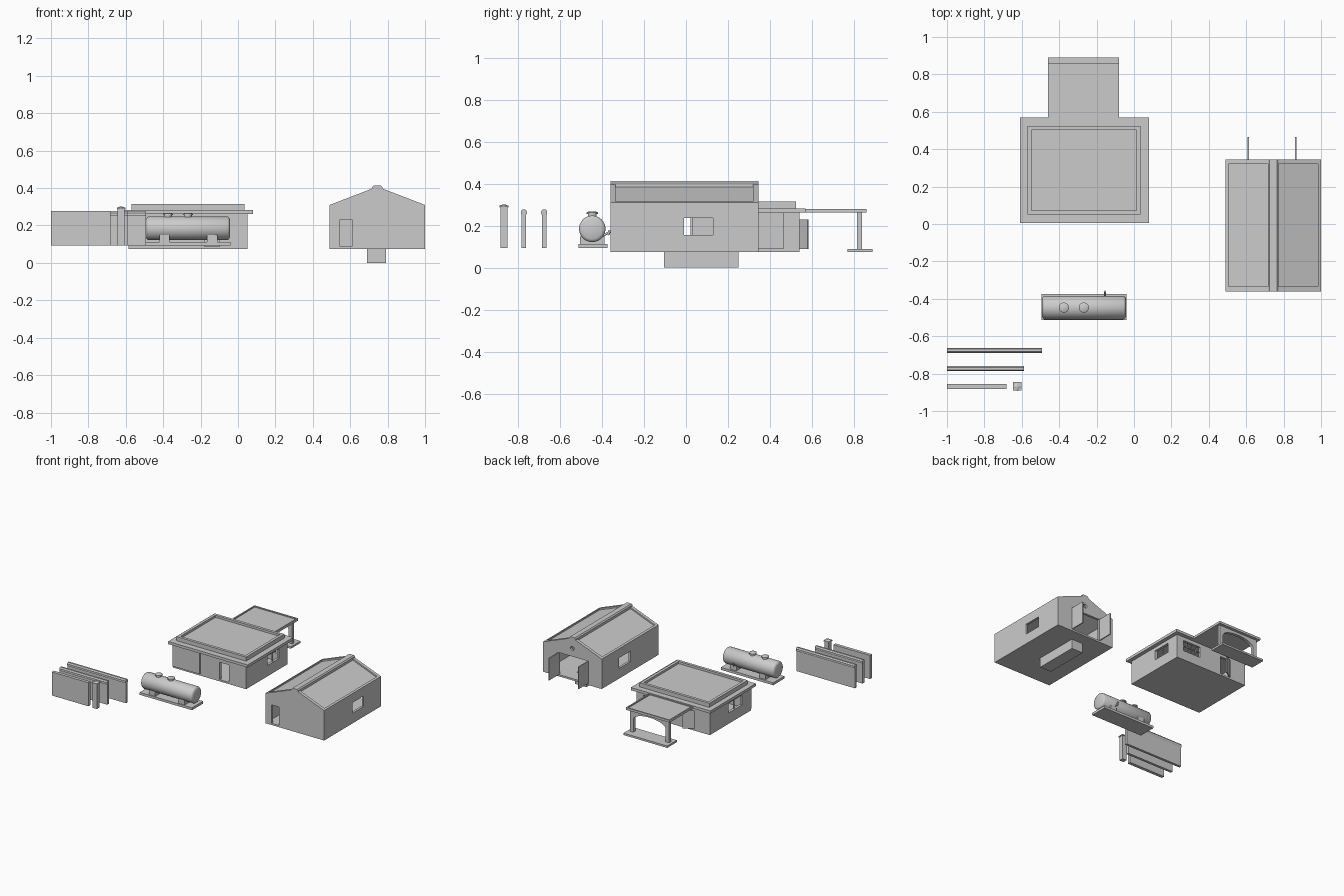
import bpy, bmesh, math
from mathutils import Vector, Matrix


def finish(name, bm, smooth=False):
    bmesh.ops.recalc_face_normals(bm, faces=bm.faces)
    me = bpy.data.meshes.new(name)
    bm.to_mesh(me)
    bm.free()
    ob = bpy.data.objects.new(name, me)
    bpy.context.collection.objects.link(ob)
    if smooth:
        bpy.ops.object.select_all(action='DESELECT')
        ob.select_set(True)
        bpy.context.view_layer.objects.active = ob
        bpy.ops.object.shade_smooth_by_angle(angle=math.radians(35))
    return ob


def prism(name, pts, a, b, axis='y'):
    """Extrude a profile: (x,z) along y, or (y,z) along x."""
    bm = bmesh.new()
    mk = (lambda p, t: (p[0], t, p[1])) if axis == 'y' else (lambda p, t: (t, p[0], p[1]))
    f = bm.faces.new([bm.verts.new(mk(p, a)) for p in pts])
    ext = bmesh.ops.extrude_face_region(bm, geom=[f])
    vs = [g for g in ext['geom'] if isinstance(g, bmesh.types.BMVert)]
    d = (0, b - a, 0) if axis == 'y' else (b - a, 0, 0)
    bmesh.ops.translate(bm, vec=d, verts=vs)
    return finish(name, bm)


def box(name, x0, x1, y0, y1, z0, z1):
    return prism(name, [(x0, z0), (x1, z0), (x1, z1), (x0, z1)], y0, y1)


def rod(name, p, q, r, r2=None, seg=32):
    p, q = Vector(p), Vector(q)
    bm = bmesh.new()
    m = Matrix.Translation((p + q) / 2) @ (q - p).to_track_quat('Z', 'Y').to_matrix().to_4x4()
    bmesh.ops.create_cone(bm, cap_ends=True, segments=seg, radius1=r, radius2=r if r2 is None else r2,
                          depth=(q - p).length, matrix=m)
    return finish(name, bm, True)


def cut(ob, cutters):
    for c in cutters:
        m = ob.modifiers.new('cut', 'BOOLEAN')
        m.operation, m.solver, m.object = 'DIFFERENCE', 'EXACT', c
        bpy.context.view_layer.objects.active = ob
        bpy.ops.object.modifier_apply(modifier=m.name)
        bpy.data.objects.remove(c, do_unlink=True)


def c(*a):
    return box('cutter', *a)


G = 0.075   # ground level (the pit reaches down to 0)

# --- garage: gabled shell with rimmed roof, openings and floor
def gable(x0, x1, z0, drop):
    s = 0.385
    half = (x1 - x0) / 2
    top = 0.408 - drop
    return [(x0, z0), (x1, z0), (x1, top - s * half), (0.745, top), (x0, top - s * half)]

garage = prism('garage_walls', gable(0.49, 1.0, G, 0), -0.36, 0.345)
recess_z = [0.408 - 0.012 - 0.385 * 0.24, 0.396]
cut(garage, [
    prism('cutter', gable(0.508, 0.982, G + 0.014, 0.028), -0.342, 0.327),
    prism('cutter', [(0.505, recess_z[0]), (0.745, recess_z[1]), (0.985, recess_z[0]),
                     (0.985, 0.6), (0.505, 0.6)], -0.335, 0.32),
    c(0.545, 0.615, -0.4, -0.33, G + 0.014, 0.233),
    c(0.615, 0.865, 0.31, 0.4, G + 0.014, 0.262),
    c(0.4, 1.1, -0.015, 0.135, 0.155, 0.237),
    c(0.70, 0.78, -0.095, 0.24, 0.05, 0.12),
    rod('cutter', (0.745, 0.3, 0.325), (0.745, 0.4, 0.325), 0.016, seg=16),
])
prism('ridge_cap', [(0.717, 0.385), (0.773, 0.385), (0.773, 0.404), (0.765, 0.413),
                    (0.725, 0.413), (0.717, 0.404)], -0.36, 0.345)
for x in (0.61, 0.866):
    box('garage_door_leaf', x - 0.004, x + 0.004, 0.335, 0.465, G + 0.014, 0.262)
box('garage_door_half_open', 0.609, 0.615, -0.36, -0.29, G + 0.014, 0.233)
for x in (0.49, 0.99):
    for y in (-0.015, 0.129):
        box('garage_window_jamb', x, x + 0.01, y, y + 0.006, 0.155, 0.237)

# inspection pit with steps
pit = box('inspection_pit', 0.69, 0.79, -0.105, 0.25, 0, G)
cut(pit, [c(0.70, 0.78, -0.095, 0.24, 0.01, 0.12)])
for i in range(3):
    box('pit_step', 0.70, 0.78, 0.16 + i * 0.027, 0.24, 0.01 + i * 0.018, 0.028 + i * 0.018)

# --- house: walls, openings, flat roof with parapet
house = box('house_walls', -0.585, 0.05, 0.03, 0.54, G, 0.262)
cut(house, [
    c(-0.565, 0.03, 0.05, 0.52, G + 0.014, 0.3),
    c(-0.18, -0.10, 0.0, 0.1, G + 0.014, 0.225),
    c(-0.45, -0.355, 0.5, 0.6, G + 0.014, 0.23),
    c(-0.165, -0.01, 0.5, 0.6, 0.15, 0.235),
    c(0.0, 0.1, 0.295, 0.44, 0.16, 0.235),
    c(-0.6, -0.55, 0.14, 0.31, 0.16, 0.235),
])
box('house_eave', -0.61, 0.08, 0.005, 0.57, 0.262, 0.283)
parapet = box('house_parapet', -0.57, 0.035, 0.05, 0.525, 0.283, 0.315)
cut(parapet, [c(-0.548, 0.013, 0.072, 0.503, 0.298, 0.4)])
box('front_wall_panel', -0.585, -0.348, 0.022, 0.031, G + 0.014, 0.262)

# back door left ajar
leaf = box('back_door', 0, 0.09, -0.004, 0.004, G + 0.014, 0.23)
leaf.location = (-0.45, 0.53, 0)
leaf.rotation_euler.z = math.radians(35)

# window bars
for i in range(1, 4):
    x = -0.165 + i * 0.155 / 4
    box('window_mullion', x - 0.003, x + 0.003, 0.527, 0.535, 0.15, 0.235)
box('window_transom', -0.165, -0.01, 0.527, 0.535, 0.19, 0.196)
for x, y in ((0.037, 0.3675), (-0.575, 0.225)):
    box('side_window_mullion', x, x + 0.006, y - 0.003, y + 0.003, 0.16, 0.235)

# --- porch: recessed flat roof, arched support, base slab
porch = box('porch_roof', -0.46, -0.08, 0.53, 0.86, 0.262, 0.28)
cut(porch, [c(-0.45, -0.09, 0.575, 0.85, 0.272, 0.4)])
box('porch_base', -0.46, -0.08, 0.77, 0.89, G, 0.09)
arc = [(-0.27 + 0.14 * math.cos(t), 0.19 + 0.052 * math.sin(t))
       for t in (math.pi * i / 16 for i in range(17))]
prism('porch_arch', [(-0.44, 0.09), (-0.44, 0.262), (-0.10, 0.262), (-0.10, 0.09), (-0.13, 0.09)]
      + arc + [(-0.41, 0.09)], 0.815, 0.838)

# --- storage tank on saddles
box('tank_base', -0.495, -0.04, -0.513, -0.375, 0.093, 0.112)
bm = bmesh.new()
prof = [(-0.492, 0), (-0.492, 0.048), (-0.487, 0.058), (-0.479, 0.063),
        (-0.056, 0.063), (-0.048, 0.058), (-0.043, 0.048), (-0.043, 0)]
vs = [bm.verts.new((x, -0.447, 0.185 + r)) for x, r in prof]
es = [bm.edges.new(e) for e in zip(vs, vs[1:])]
bmesh.ops.spin(bm, geom=vs + es, cent=(0, -0.447, 0.185), axis=(1, 0, 0), angle=2 * math.pi, steps=40)
bmesh.ops.remove_doubles(bm, verts=bm.verts, dist=0.0001)
finish('tank', bm, True)
for x in (-0.42, -0.165):
    prism('tank_saddle', [(-0.505, 0.112), (-0.389, 0.112), (-0.389, 0.15), (-0.42, 0.135),
                          (-0.474, 0.135), (-0.505, 0.15)], x, x + 0.055, 'x')
for x in (-0.375, -0.268):
    rod('hatch_neck', (x, -0.447, 0.235), (x, -0.447, 0.257), 0.021)
    rod('hatch_lid', (x, -0.447, 0.255), (x, -0.447, 0.263), 0.027)
    rod('hatch_top', (x, -0.447, 0.263), (x, -0.447, 0.268), 0.026, 0.018)
rod('valve_pipe', (-0.155, -0.41, 0.145), (-0.155, -0.372, 0.165), 0.005, seg=12)
rod('valve_handle', (-0.155, -0.372, 0.156), (-0.155, -0.362, 0.178), 0.006, seg=12)

# --- fence panels, two with a rounded coping, and a gate post
def coped(y):
    return [(y - 0.01, 0.093), (y + 0.01, 0.093), (y + 0.01, 0.25), (y + 0.014, 0.256),
            (y + 0.014, 0.268), (y + 0.007, 0.278), (y - 0.007, 0.278), (y - 0.014, 0.268),
            (y - 0.014, 0.256), (y - 0.01, 0.25)]

prism('fence_long', coped(-0.676), -1.0, -0.492, 'x')
prism('fence_middle', coped(-0.773), -1.0, -0.587, 'x')
box('fence_short', -1.0, -0.682, -0.881, -0.856, 0.093, 0.278)
box('gate_post', -0.643, -0.606, -0.885, -0.850, 0.093, 0.288)
box('gate_post_cap', -0.647, -0.602, -0.89, -0.846, 0.286, 0.294)
rod('gate_post_peak', (-0.6245, -0.868, 0.294), (-0.6245, -0.868, 0.301), 0.024, 0.006, seg=4)
